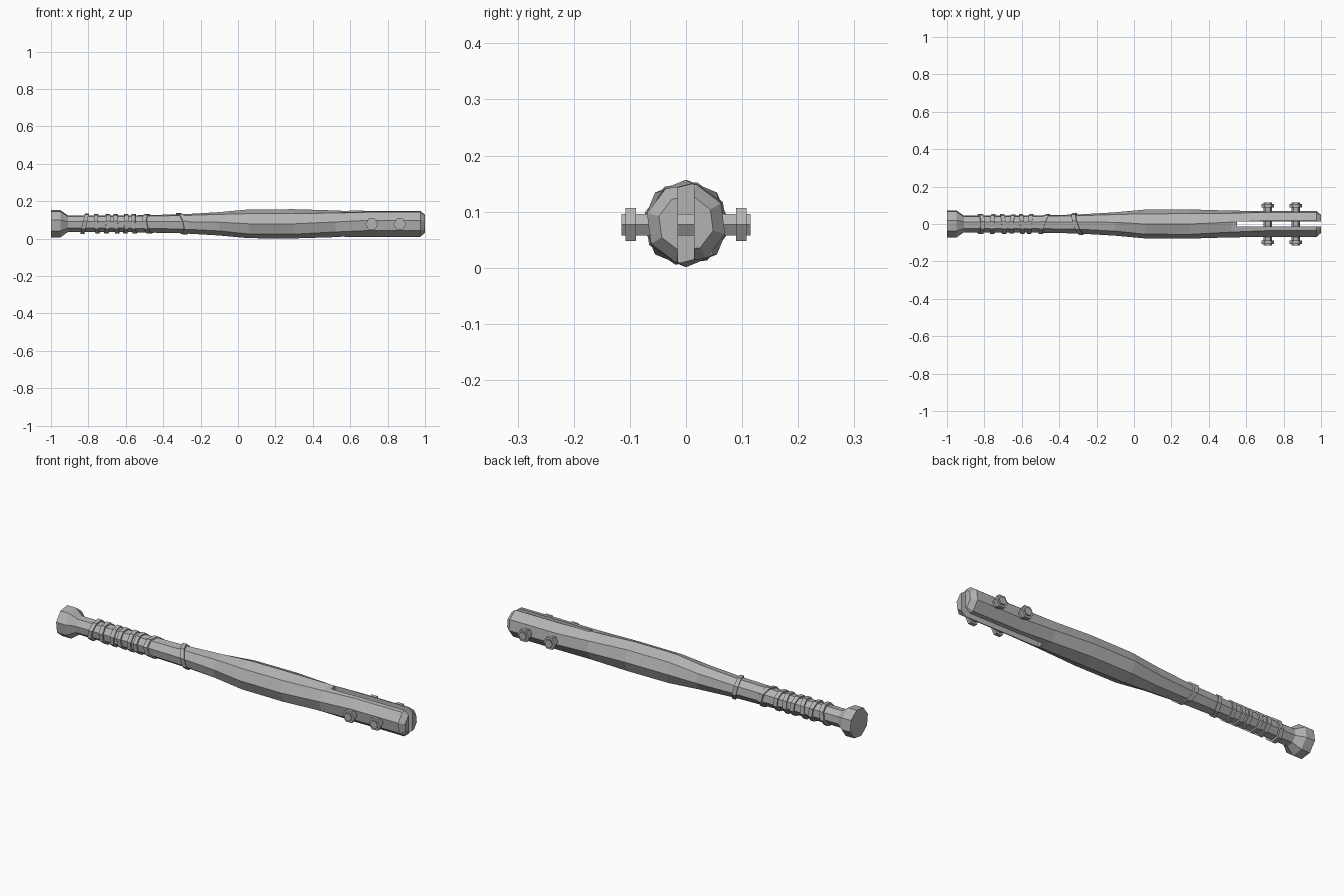
import bpy, bmesh, math

if "Cube" in bpy.data.objects:
    bpy.data.objects.remove(bpy.data.objects["Cube"], do_unlink=True)

AXIS_Z = 0.079

grey = bpy.data.materials.new("plain grey")
grey.use_nodes = True
colour = (0.45, 0.45, 0.45, 1)
grey.diffuse_color = colour
grey.node_tree.nodes["Principled BSDF"].inputs["Base Color"].default_value = colour


def finish(name, bm):
    bmesh.ops.recalc_face_normals(bm, faces=bm.faces)
    mesh = bpy.data.meshes.new(name)
    bm.to_mesh(mesh)
    bm.free()
    mesh.materials.append(grey)
    obj = bpy.data.objects.new(name, mesh)
    bpy.context.collection.objects.link(obj)
    return obj


def lathe(name, stations, sides=8, closed=False, lean=(0, 0)):
    """Loft polygon sections (x, radius, turn in degrees) along the x axis."""
    bm = bmesh.new()
    loops = []
    for x, radius, turn in stations:
        loop = []
        for i in range(sides):
            a = math.radians(turn) + math.tau * i / sides
            y, z = -radius * math.cos(a), radius * math.sin(a)
            loop.append(bm.verts.new((x + lean[0] * y + lean[1] * z, y, z + AXIS_Z)))
        loops.append(loop)
    pairs = list(zip(loops, loops[1:]))
    if closed:
        pairs.append((loops[-1], loops[0]))
    else:
        bm.faces.new(loops[0])
        bm.faces.new(loops[-1])
    for a, b in pairs:
        for i in range(sides):
            j = (i + 1) % sides
            bm.faces.new((a[i], a[j], b[j], b[i]))
    return finish(name, bm)


def hex_bar(name, x, y0, y1, radius):
    """Six-sided bar along y with corners pointing along x."""
    bm = bmesh.new()
    ends = []
    for y in (y0, y1):
        ends.append([bm.verts.new((x + radius * math.cos(math.tau * i / 6), y,
                                   AXIS_Z - 0.002 + radius * math.sin(math.tau * i / 6)))
                     for i in range(6)])
    for end in ends:
        bm.faces.new(end)
    for i in range(6):
        j = (i + 1) % 6
        bm.faces.new((ends[0][i], ends[0][j], ends[1][j], ends[1][i]))
    return finish(name, bm)


# Club body with flared knob, slim handle and chamfered tip
body = lathe("club_body", [
    (-1.0, 0.076, 15), (-0.95, 0.076, 15), (-0.91, 0.046, 15),
    (-0.6, 0.046, 15), (-0.3, 0.052, 13), (-0.1, 0.063, 8),
    (0.06, 0.077, 0), (0.3, 0.078, 0), (0.52, 0.072, 8),
    (0.7, 0.072, 15), (0.975, 0.072, 15), (1.0, 0.05, 15)])

# Slot sawn through the tip
bm = bmesh.new()
bmesh.ops.create_cube(bm, size=1)
for v in bm.verts:
    v.co.x = 0.55 if v.co.x < 0 else 1.2
    v.co.y *= 0.029
    v.co.z += AXIS_Z
cutter = finish("slot_cutter", bm)
cutter.hide_render = True
cut = body.modifiers.new("slot", 'BOOLEAN')
cut.operation = 'DIFFERENCE'
cut.solver = 'EXACT'
cut.object = cutter
bpy.context.view_layer.objects.active = body
bpy.ops.object.modifier_apply(modifier="slot")
bpy.data.objects.remove(cutter, do_unlink=True)

# Wire wraps around the handle: position, radius, lean in y and z
wraps = [(-0.82, 0.056, 0.0, 0.22), (-0.755, 0.054, 0.05, -0.08),
         (-0.70, 0.054, -0.1, 0.08), (-0.65, 0.053, 0.08, -0.1),
         (-0.60, 0.054, -0.08, 0.05), (-0.555, 0.054, 0.1, -0.06),
         (-0.48, 0.055, 0.35, -0.16), (-0.30, 0.060, -0.35, -0.24)]
for n, (x, r, ly, lz) in enumerate(wraps, 1):
    w = 0.011
    lathe(f"handle_wrap_{n}",
          [(x - w, r - 0.016, 15), (x - w, r, 15), (x + w, r, 15), (x + w, r - 0.016, 15)],
          closed=True, lean=(ly, lz))

# Bolts across the slot with a nut on each side
for n, x in enumerate((0.715, 0.865), 1):
    hex_bar(f"bolt_{n}", x, -0.115, 0.115, 0.022)
    for side, s in (("front", -1), ("back", 1)):
        hex_bar(f"{side}_nut_{n}", x, s * 0.089, s * 0.108, 0.034)
